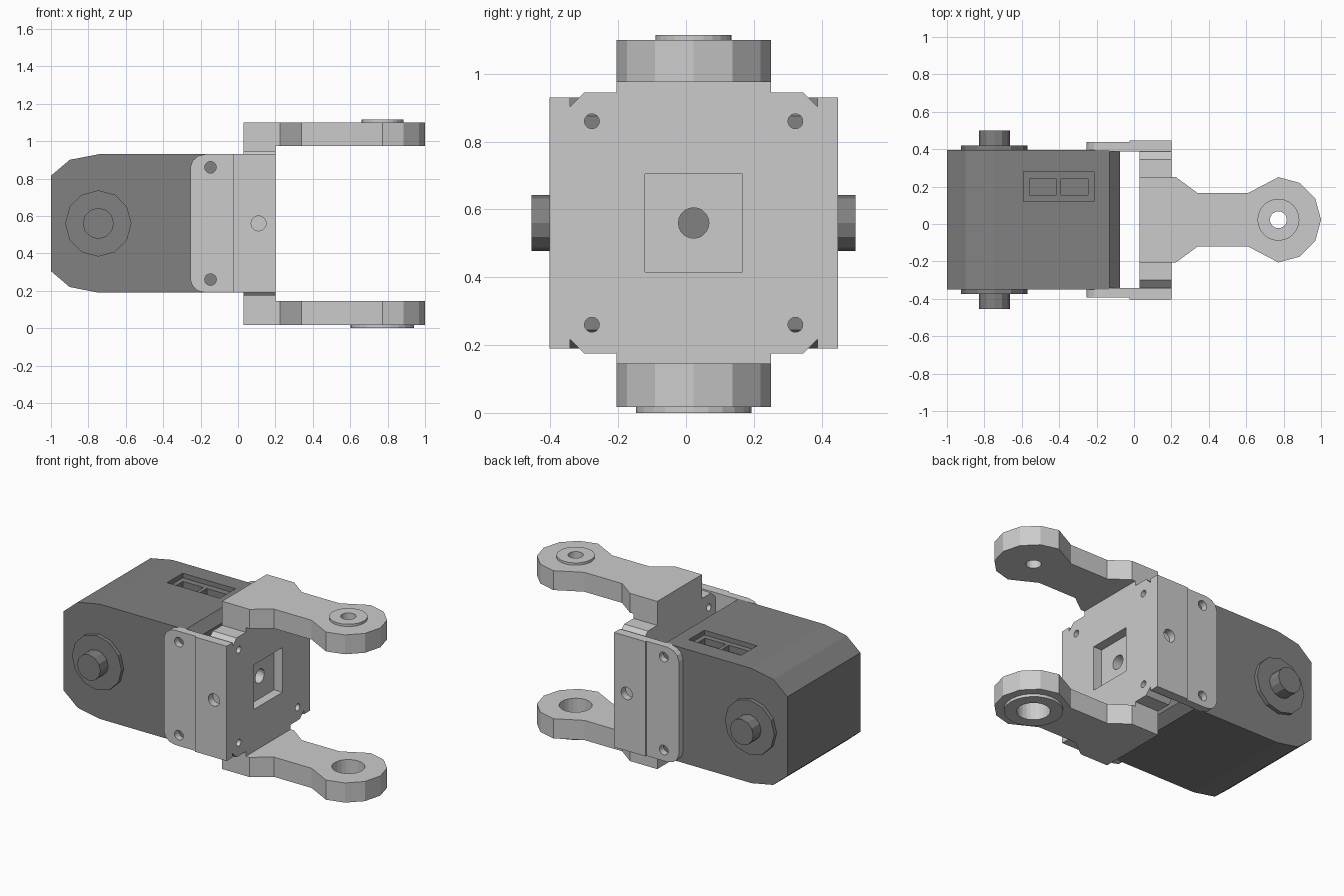
import bpy, bmesh, math

if "Cube" in bpy.data.objects:
    bpy.data.objects.remove(bpy.data.objects["Cube"])

CY, CZ = 0.0225, 0.56          # symmetry planes of the whole servo and bracket

dark = bpy.data.materials.new("dark_grey")
dark.diffuse_color = (0.22, 0.22, 0.22, 1)
dark.use_nodes = True
dark.node_tree.nodes["Principled BSDF"].inputs["Base Color"].default_value = dark.diffuse_color


def ngon(u, v, r, n=12):
    return [(u + r * math.cos(2 * math.pi * i / n),
             v + r * math.sin(2 * math.pi * i / n)) for i in range(n)]


def rect(u0, v0, u1, v1):
    return [(u0, v0), (u1, v0), (u1, v1), (u0, v1)]


def prism(name, pts, axis, lo, hi, mat=None):
    """Extrude a 2D outline along an axis (remaining axes keep x, y, z order)."""
    place = {'x': lambda u, v, w: (w, u, v),
             'y': lambda u, v, w: (u, w, v),
             'z': lambda u, v, w: (u, v, w)}[axis]
    bm = bmesh.new()
    a = [bm.verts.new(place(u, v, lo)) for u, v in pts]
    b = [bm.verts.new(place(u, v, hi)) for u, v in pts]
    bm.faces.new(a)
    bm.faces.new(b)
    for i in range(len(pts)):
        j = (i + 1) % len(pts)
        bm.faces.new((a[i], a[j], b[j], b[i]))
    bmesh.ops.recalc_face_normals(bm, faces=bm.faces)
    me = bpy.data.meshes.new(name)
    bm.to_mesh(me)
    bm.free()
    ob = bpy.data.objects.new(name, me)
    bpy.context.collection.objects.link(ob)
    if mat:
        me.materials.append(mat)
    return ob


def cut(ob, *prism_args):
    cutter = prism("cutter", *prism_args)
    cutter.hide_render = True
    m = ob.modifiers.new("cut", 'BOOLEAN')
    m.operation, m.solver, m.object = 'DIFFERENCE', 'EXACT', cutter
    bpy.context.view_layer.objects.active = ob
    bpy.ops.object.modifier_apply(modifier=m.name)
    bpy.data.objects.remove(cutter)


# Servo housing with stepped rear corners and chamfered front
half = [(-0.075, 0.315), (-0.13, 0.37), (-0.745, 0.37), (-0.9, 0.34), (-1.0, 0.255)]
outline = [(x, CZ + h) for x, h in half] + [(x, CZ - h) for x, h in reversed(half)]
body = prism("servo_body", outline, 'y', CY - 0.3725, CY + 0.3725, dark)

# Connector sockets in the top
cut(body, rect(-0.59, 0.12, -0.215, 0.28), 'z', 0.90, 1.0)
for x in (-0.56, -0.39):
    cut(body, rect(x, 0.155, x + 0.145, 0.24), 'z', 0.86, 0.95)

# Bracket front plate with chamfered corners, square pocket and screw holes
c, hy, hz = 0.042, 0.365, 0.385
quarter = [(hy, hz - c), (hy - c, hz)]
plate_pts = ([(CY + y, CZ + z) for y, z in quarter]
             + [(CY - y, CZ + z) for y, z in reversed(quarter)]
             + [(CY - y, CZ - z) for y, z in quarter]
             + [(CY + y, CZ - z) for y, z in reversed(quarter)])
plate = prism("bracket_plate", plate_pts, 'x', 0.03, 0.20)
cut(plate, rect(CY - 0.144, CZ - 0.144, CY + 0.144, CZ + 0.144), 'x', 0.14, 0.3)
cut(plate, ngon(CY, CZ, 0.045, 20), 'x', -0.1, 0.3)
for sy in (-1, 1):
    for sz in (-1, 1):
        cut(plate, ngon(CY + sy * 0.30, CZ + sz * 0.30, 0.022, 16), 'x', -0.1, 0.3)

# Both sides: hub, shaft, bracket cheek and thin screw flange
corner = [(-0.025, 0.37), (-0.175, 0.37), (-0.215, 0.36), (-0.243, 0.335), (-0.255, 0.30)]
flange_pts = [(x, CZ + h) for x, h in corner] + [(x, CZ - h) for x, h in reversed(corner)]
for side, s in (("front", -1), ("back", 1)):
    def span(a, b):
        return sorted((CY + s * a, CY + s * b))
    prism("hub_" + side, ngon(-0.747, CZ, 0.177), 'y', *span(0.36, 0.397), dark)
    prism("shaft_" + side, ngon(-0.747, CZ, 0.083), 'y', *span(0.36, 0.4775), dark)
    cheek = prism("bracket_cheek_" + side, rect(-0.025, CZ - 0.37, 0.20, CZ + 0.37),
                  'y', *span(0.365, 0.425))
    cut(cheek, ngon(0.11, CZ, 0.04, 20), 'y', *span(0.38, 0.6))
    flange = prism("bracket_flange_" + side, flange_pts, 'y', *span(0.365, 0.415))
    for sz in (-1, 1):
        cut(flange, ngon(-0.147, CZ + sz * 0.30, 0.031, 20), 'y', *span(0.3, 0.6))

# Fork arms: wide root, narrow neck, twelve-sided eye
AX = 0.772
edge = [(0.03, 0.2275), (0.225, 0.2275), (0.34, 0.143), (0.61, 0.143),
        (AX, 0.228), (AX + 0.114, 0.197), (AX + 0.197, 0.114)]
arm_pts = ([(x, CY - h) for x, h in edge] + [(1.0, CY)]
           + [(x, CY + h) for x, h in reversed(edge)])


def fork_arm(name, z0, z1, root, boss, boss_r, hole_r):
    parts = [prism(name + "_arm", arm_pts, 'z', z0, z1),
             prism(name + "_boss", ngon(AX, CY, boss_r, 24), 'z', *boss)]
    prism(name + "_arm_root", rect(0.03, CY - 0.2275, 0.20, CY + 0.2275), 'z', *root)
    for p in parts:
        cut(p, ngon(AX, CY, hole_r, 24), 'z', -0.5, 1.5)


fork_arm("upper", 0.975, 1.10, (0.945, 0.975), (1.10, 1.115), 0.112, 0.045)
fork_arm("lower", 0.018, 0.145, (0.145, 0.175), (0.0, 0.018), 0.17, 0.097)
